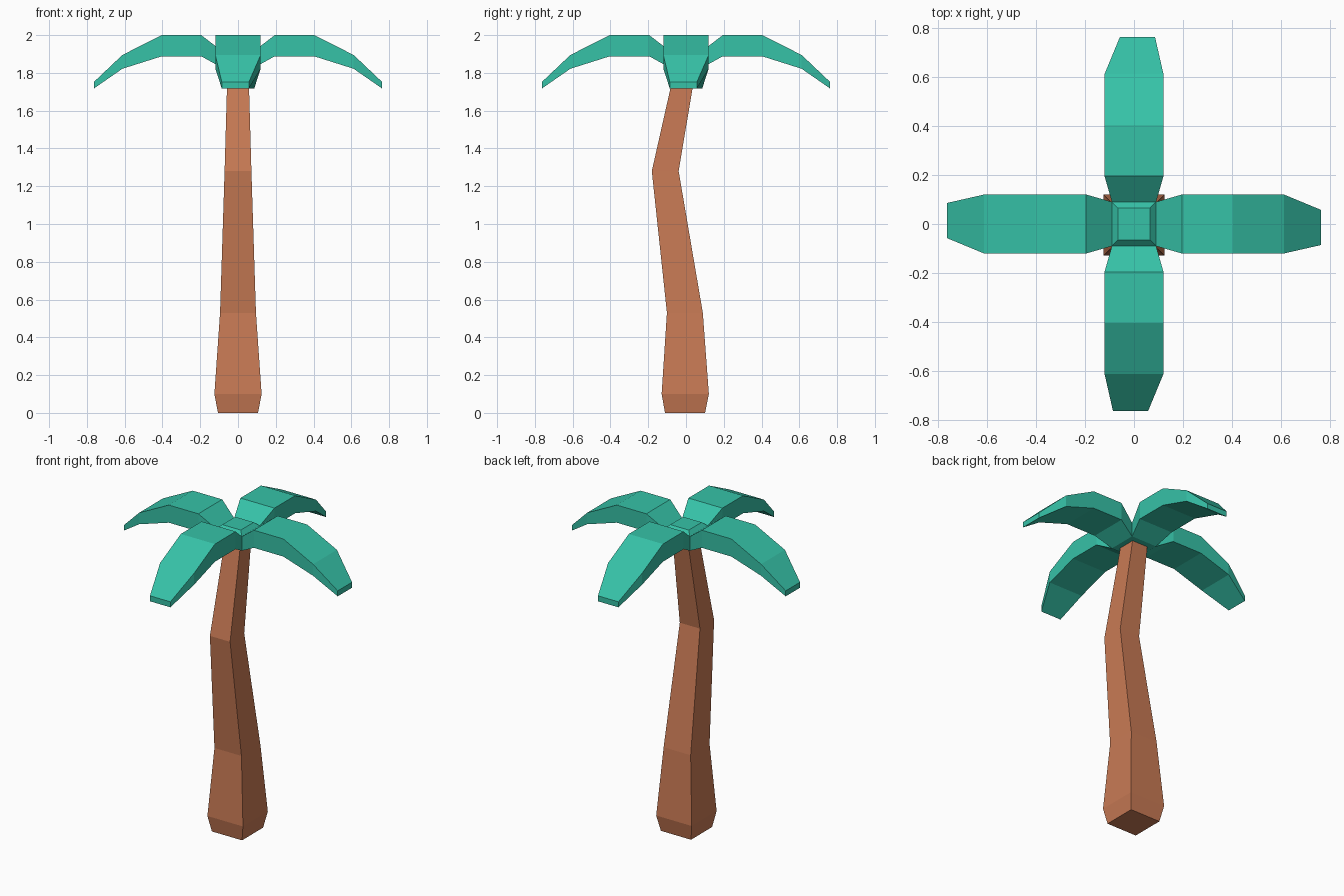
import bpy, bmesh
from mathutils import Matrix
from math import pi

if "Cube" in bpy.data.objects:
    bpy.data.objects.remove(bpy.data.objects["Cube"])


def loft(bm, rings, cap_start=True, cap_end=True):
    """Skin a series of four-cornered rings."""
    vs = [[bm.verts.new(p) for p in r] for r in rings]
    for a, b in zip(vs, vs[1:]):
        for i in range(4):
            j = (i + 1) % 4
            bm.faces.new((a[i], a[j], b[j], b[i]))
    if cap_start:
        bm.faces.new(vs[0][::-1])
    if cap_end:
        bm.faces.new(vs[-1])


def square(h, z, y=0.0):
    return [(-h, y - h, z), (h, y - h, z), (h, y + h, z), (-h, y + h, z)]


def finish(bm, name, color):
    bmesh.ops.remove_doubles(bm, verts=bm.verts, dist=0.0005)
    bmesh.ops.recalc_face_normals(bm, faces=bm.faces)
    me = bpy.data.meshes.new(name)
    bm.to_mesh(me)
    bm.free()
    mat = bpy.data.materials.new(name + "_color")
    mat.diffuse_color = color
    mat.use_nodes = True
    mat.node_tree.nodes["Principled BSDF"].inputs["Base Color"].default_value = mat.diffuse_color
    me.materials.append(mat)
    bpy.context.collection.objects.link(bpy.data.objects.new(name, me))


# Bent, tapering square trunk: half width, height, y offset
bm = bmesh.new()
loft(bm, [square(*s) for s in [
    (0.106, 0.0, -0.005), (0.125, 0.10, -0.004), (0.095, 0.53, -0.006),
    (0.071, 1.28, -0.11), (0.055, 1.84, 0.0)]])
finish(bm, "trunk", (0.58, 0.195, 0.09, 1))

# Crown: four drooping fronds growing from the sides of a small core
bm = bmesh.new()
# distance out, bottom z, top z, half width, sideways shift
frond = [(0.09, 1.83, 1.92, 0.09, 0), (0.195, 1.888, 2.0, 0.12, 0),
         (0.403, 1.888, 2.0, 0.12, 0), (0.612, 1.822, 1.895, 0.12, 0),
         (0.762, 1.718, 1.753, 0.072, -0.014)]
for k in range(4):
    rot = Matrix.Rotation(k * pi / 2, 3, 'Z')
    rings = []
    for r, lo, hi, w, s in frond:
        ring = Matrix(((r, s - w, lo), (r, s + w, lo), (r, s + w, hi), (r, s - w, hi)))
        rings.append([rot @ p for p in ring])
    loft(bm, rings, cap_start=False)
# Core underside and raised bevelled top
bm.faces.new([bm.verts.new(p) for p in square(0.09, 1.83)])
loft(bm, [square(0.09, 1.92), square(0.065, 1.945)], cap_start=False)
finish(bm, "palm_fronds", (0.037, 0.54, 0.39, 1))
